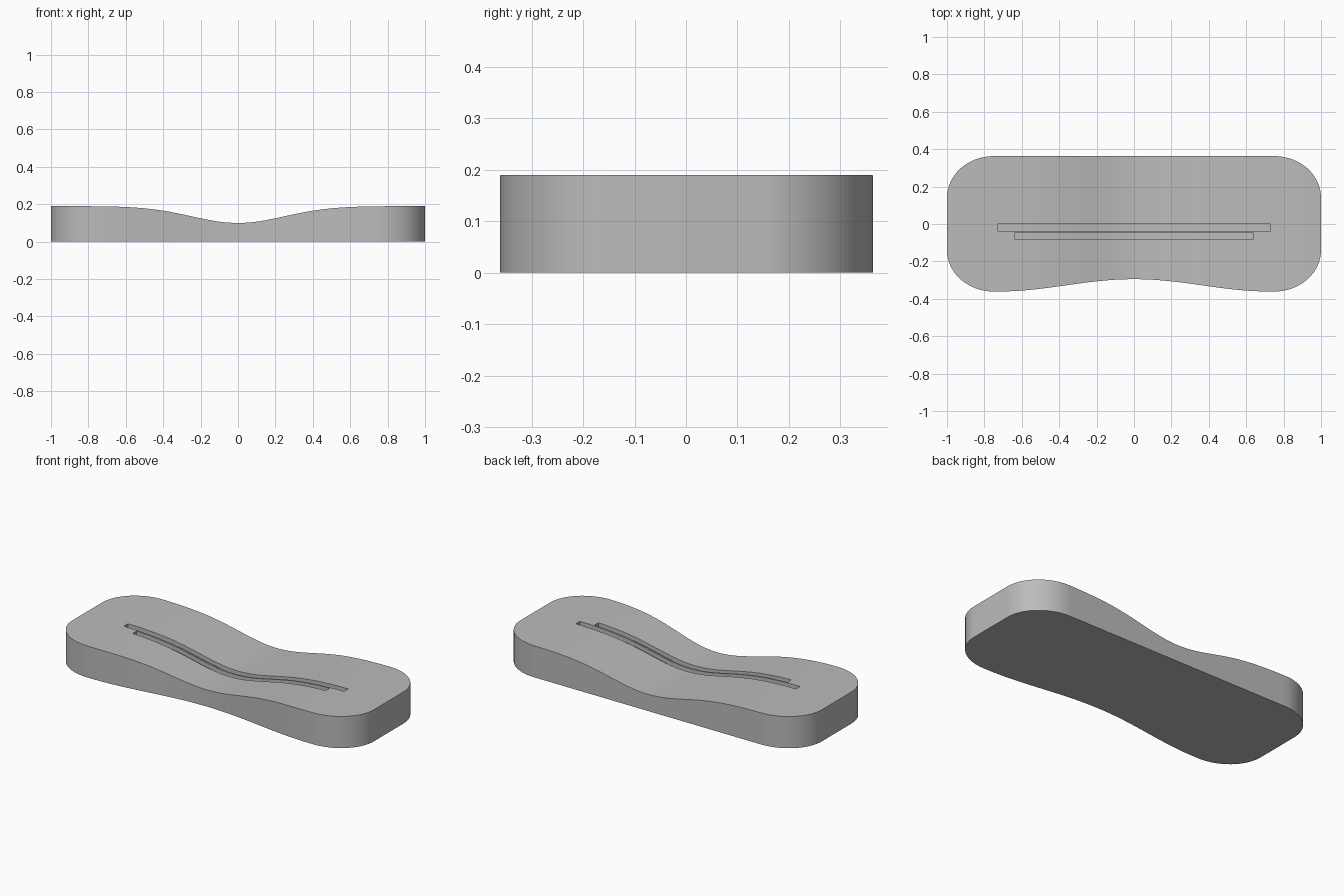
import bpy, bmesh, math

cube = bpy.data.objects.get("Cube")
if cube:
    bpy.data.objects.remove(cube, do_unlink=True)

CORNER_X, CORNER_R = 0.75, 0.25
SIDE_Y, BACK_Y = 0.14, 0.363
SLOT_DEPTH = 0.025

grey = bpy.data.materials.new("plain grey")
grey.use_nodes = True
grey.diffuse_color = (0.5, 0.5, 0.5, 1)
grey.node_tree.nodes["Principled BSDF"].inputs["Base Color"].default_value = (0.5, 0.5, 0.5, 1)


def top_height(x):
    """Saddle dip in the middle, level toward both ends."""
    return 0.19 - 0.09 * math.exp(-(x / 0.35) ** 2)


def corner(x):
    """Share of the full depth left at x inside a rounded corner."""
    d = max(0, abs(x) - CORNER_X) / CORNER_R
    return math.sqrt(max(0, 1 - d * d))


def back_edge(x):
    return SIDE_Y + (BACK_Y - SIDE_Y) * corner(x)


def front_edge(x):
    waist = -0.328 + 0.033 * math.cos(math.pi * min(abs(x), 0.73) / 0.73)
    return -SIDE_Y + (waist + SIDE_Y) * corner(x)


def sweep(name, xs, front, back, low, high):
    """Solid with a rectangular section at each x station."""
    bm = bmesh.new()
    rings = [[bm.verts.new((x, y(x), z(x)))
              for y, z in ((front, low), (back, low), (back, high), (front, high))]
             for x in xs]
    for a, b in zip(rings, rings[1:]):
        for i in range(4):
            j = (i + 1) % 4
            bm.faces.new((a[i], a[j], b[j], b[i]))
    bm.faces.new(rings[0])
    bm.faces.new(rings[-1])
    bmesh.ops.recalc_face_normals(bm, faces=bm.faces)
    mesh = bpy.data.meshes.new(name)
    bm.to_mesh(mesh)
    bm.free()
    obj = bpy.data.objects.new(name, mesh)
    bpy.context.collection.objects.link(obj)
    mesh.materials.append(grey)
    return obj


# Body: stations follow the corner arcs, then run evenly across the middle
arc = [CORNER_X + CORNER_R * math.sin(math.pi / 2 * i / 16) for i in range(1, 17)]
middle = [CORNER_X * i / 32 for i in range(-32, 33)]
stations = [-x for x in reversed(arc)] + middle + arc
body = sweep("tray_body", stations, front_edge, back_edge, lambda x: 0, top_height)

# Two shallow grooves following the top surface
for label, half, y0, y1 in (("long", 0.73, -0.038, 0.0), ("short", 0.64, -0.084, -0.047)):
    cutter = sweep(label + "_groove_cutter", [half * i / 40 for i in range(-40, 41)],
                   lambda x: y0, lambda x: y1,
                   lambda x: top_height(x) - SLOT_DEPTH, lambda x: 0.3)
    cutter.hide_render = True
    cut = body.modifiers.new(label + "_groove", "BOOLEAN")
    cut.operation, cut.solver, cut.object = "DIFFERENCE", "EXACT", cutter
    bpy.context.view_layer.objects.active = body
    bpy.ops.object.modifier_apply(modifier=cut.name)
    bpy.data.objects.remove(cutter, do_unlink=True)

bpy.ops.object.select_all(action="DESELECT")
body.select_set(True)
bpy.context.view_layer.objects.active = body
bpy.ops.object.shade_smooth_by_angle(angle=math.radians(30))
